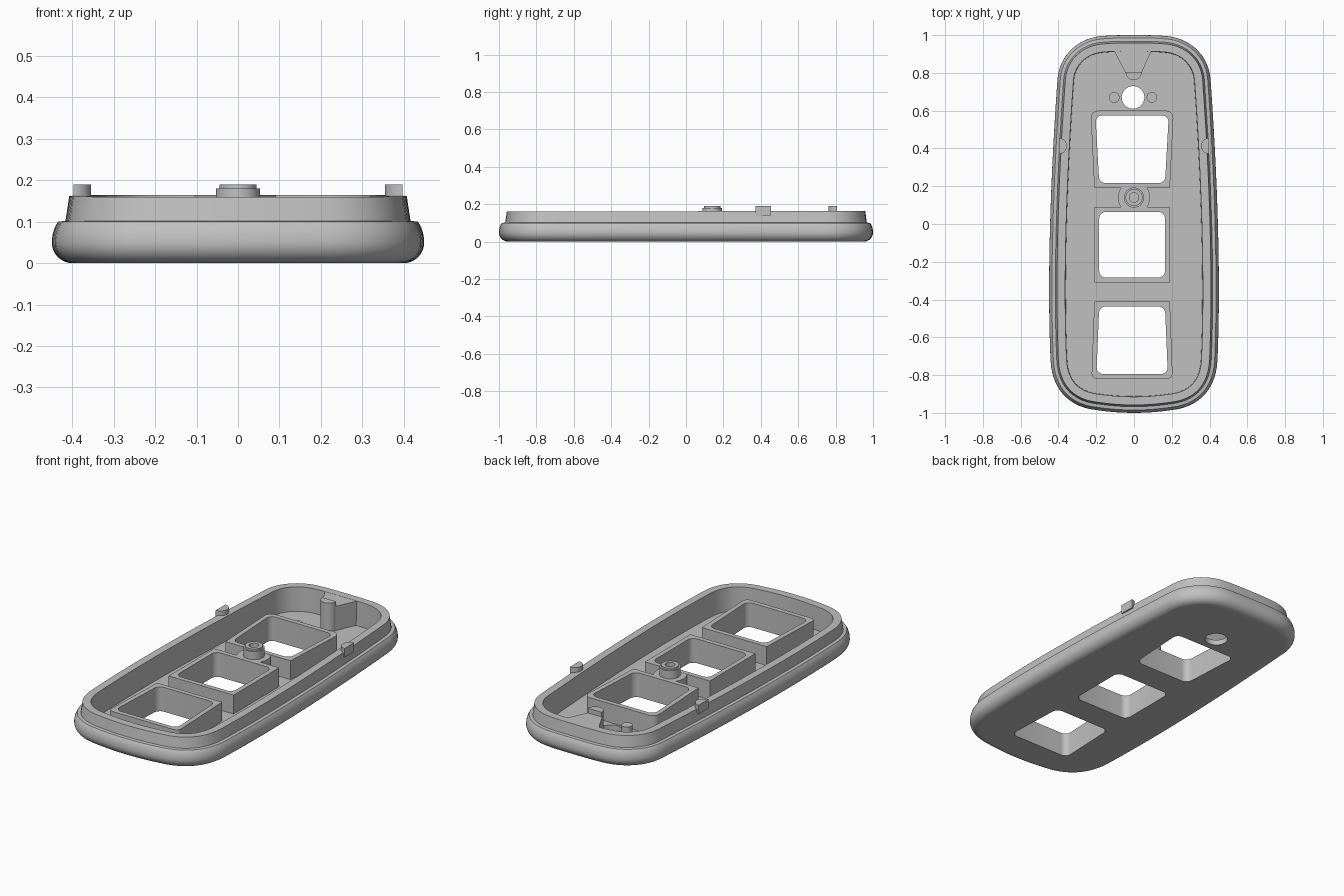
import bpy, bmesh, math
from mathutils import Vector
from mathutils.geometry import interpolate_bezier

if "Cube" in bpy.data.objects:
    bpy.data.objects.remove(bpy.data.objects["Cube"], do_unlink=True)

grey = bpy.data.materials.new("light_grey_plastic")
grey.use_nodes = True
grey.diffuse_color = (0.53, 0.53, 0.53, 1)
grey.node_tree.nodes["Principled BSDF"].inputs["Base Color"].default_value = grey.diffuse_color

FLOOR, FRAME_TOP, LIP = 0.03, 0.135, 0.1625


def loft(name, rings):
    """Closed solid through a stack of matching rings."""
    bm = bmesh.new()
    loops = [[bm.verts.new(p) for p in ring] for ring in rings]
    n = len(loops[0])
    for a, b in zip(loops, loops[1:]):
        for i in range(n):
            j = (i + 1) % n
            bm.faces.new((a[i], a[j], b[j], b[i]))
    bm.faces.new(loops[0])
    bm.faces.new(loops[-1])
    bmesh.ops.recalc_face_normals(bm, faces=bm.faces)
    mesh = bpy.data.meshes.new(name)
    bm.to_mesh(mesh)
    bm.free()
    mesh.materials.append(grey)
    obj = bpy.data.objects.new(name, mesh)
    bpy.context.collection.objects.link(obj)
    return obj


def prism(name, pts, z0, z1):
    return loft(name, [[(x, y, z) for x, y in pts] for z in (z0, z1)])


def circle(cx, cy, r, n=40):
    return [(cx + r * math.cos(i * math.tau / n), cy + r * math.sin(i * math.tau / n))
            for i in range(n)]


def rounded(corners, radii):
    """Polygon with each corner rounded by its own radius."""
    out = []
    for i, r in enumerate(radii):
        p = Vector(corners[i])
        if r == 0:
            out.append(tuple(p))
            continue
        a = p + (Vector(corners[i - 1]) - p).normalized() * r
        b = p + (Vector(corners[(i + 1) % len(corners)]) - p).normalized() * r
        out += [tuple(q) for q in interpolate_bezier(a, a.lerp(p, 0.55), b.lerp(p, 0.55), b, 8)]
    return out


def activate(obj):
    bpy.ops.object.select_all(action='DESELECT')
    obj.select_set(True)
    bpy.context.view_layer.objects.active = obj


def cut(cutter, *targets):
    for t in targets:
        mod = t.modifiers.new("cut", 'BOOLEAN')
        mod.operation, mod.solver, mod.object = 'DIFFERENCE', 'EXACT', cutter
        activate(t)
        bpy.ops.object.modifier_apply(modifier=mod.name)
    bpy.data.objects.remove(cutter, do_unlink=True)


# Plan outline: half traced with curves, then mirrored
segments = [
    ((0, 1), (0.06, 1), (0.12, 1), (0.17, 0.995), 5),
    ((0.17, 0.995), (0.30, 0.985), (0.395, 0.89), (0.405, 0.77), 14),
    ((0.405, 0.77), (0.43, 0.42), (0.465, -0.20), (0.442, -0.72), 24),
    ((0.442, -0.72), (0.435, -0.88), (0.34, -0.97), (0.20, -0.985), 14),
    ((0.20, -0.985), (0.13, -0.995), (0.07, -1), (0, -1), 5),
]
half = []
for a, b, c, d, n in segments:
    half += interpolate_bezier(Vector(a), Vector(b), Vector(c), Vector(d), n)[:-1]
half.append(Vector((0, -1)))
outline = half + [Vector((-p.x, p.y)) for p in reversed(half[1:-1])]
inward = []
for i, p in enumerate(outline):
    t = (outline[(i + 1) % len(outline)] - outline[i - 1]).normalized()
    inward.append(Vector((t.y, -t.x)))


def ring(offset, z):
    tilt = 0.0025 if z == LIP else 0
    return [(p.x + n.x * offset, p.y + n.y * offset, z + tilt * p.y)
            for p, n in zip(outline, inward)]


# Shell section: rounded belly, stepped lip, inner wall, floor
section = [(0.06, 0)]
for i in range(15):
    t = 2.37 * i / 14
    rise = 0.05 if t < math.pi / 2 else 0.07
    section.append((0.05 * (1 - math.sin(t)), 0.05 - rise * math.cos(t)))
section += [(0.033, 0.102), (0.042, LIP), (0.085, LIP), (0.088, FLOOR)]
shell = loft("shell", [ring(o, z) for o, z in section])
parts = [shell]

# Three window frames, each cut right through the floor
windows = [  # name, half width at back, half width at front, back y, front y, corner radii
    ("back", 0.22, 0.20, 0.60, 0.19, (0.04, 0.04, 0, 0)),
    ("middle", 0.20, 0.20, 0.09, -0.31, (0, 0, 0, 0)),
    ("front", 0.20, 0.215, -0.41, -0.82, (0, 0, 0.03, 0.03)),
]


def quad(wb, wf, yb, yf):
    return [(-0.01 - wb, yb), (-0.01 + wb, yb), (-0.01 + wf, yf), (-0.01 - wf, yf)]


for name, wb, wf, yb, yf, radii in windows:
    frame = prism(name + "_window_frame", rounded(quad(wb, wf, yb, yf), radii), FLOOR, FRAME_TOP)
    g = 0.026
    opening = rounded(quad(wb - g, wf - g, yb - g, yf + g), (0.035,) * 4)
    cut(prism("window_cutter", opening, -0.1, 0.3), shell, frame)
    parts.append(frame)

# Round hole and the two pins beside it
cut(prism("hole_cutter", circle(-0.005, 0.67, 0.06), -0.1, 0.1), shell)
for side, x in (("right", -0.105), ("left", 0.095)):
    parts.append(prism(side + "_pin", circle(x, 0.67, 0.028), FLOOR, 0.085))

# Screw boss standing on a base between two frames
base = [(x, max(0.09, min(0.19, y))) for x, y in circle(0, 0.14, 0.085, 48)]
parts.append(prism("boss_base", [p for i, p in enumerate(base) if p != base[i - 1]],
                   FLOOR, FRAME_TOP - 0.001))
boss = [prism("boss_collar", circle(0, 0.14, 0.053), 0.13, 0.18),
        prism("boss_tip", circle(0, 0.14, 0.045), 0.18, 0.19)]
cut(prism("screw_cutter", circle(0, 0.14, 0.025), 0.10, 0.25), *boss)
parts += boss

# Lug on the back wall with a half round post at its nose
lug = [(-0.115, 0.935), (-0.045, 0.80), (0.04, 0.80), (0.10, 0.935)]
parts.append(prism("back_lug", lug, FLOOR, 0.1643))
post = [(x, min(0.806, y)) for x, y in circle(-0.002, 0.803, 0.042)]
post = [p for p in post if p[1] < 0.806] + [(-0.044, 0.806), (0.04, 0.806)]
post.sort(key=lambda p: math.atan2(p[1] - 0.795, p[0]))
parts.append(prism("back_post", post, FLOOR, 0.19))

# Half round clips on the lip
for side, s in (("right", -1), ("left", 1)):
    clip = [(s * (0.397 - 0.042 * math.sin(a)), 0.413 + 0.042 * math.cos(a))
            for a in (math.pi * i / 20 for i in range(21))]
    parts.append(prism(side + "_clip", clip, 0.14, 0.19))

for obj in parts:
    activate(obj)
    bpy.ops.object.shade_smooth_by_angle(angle=math.radians(30))
